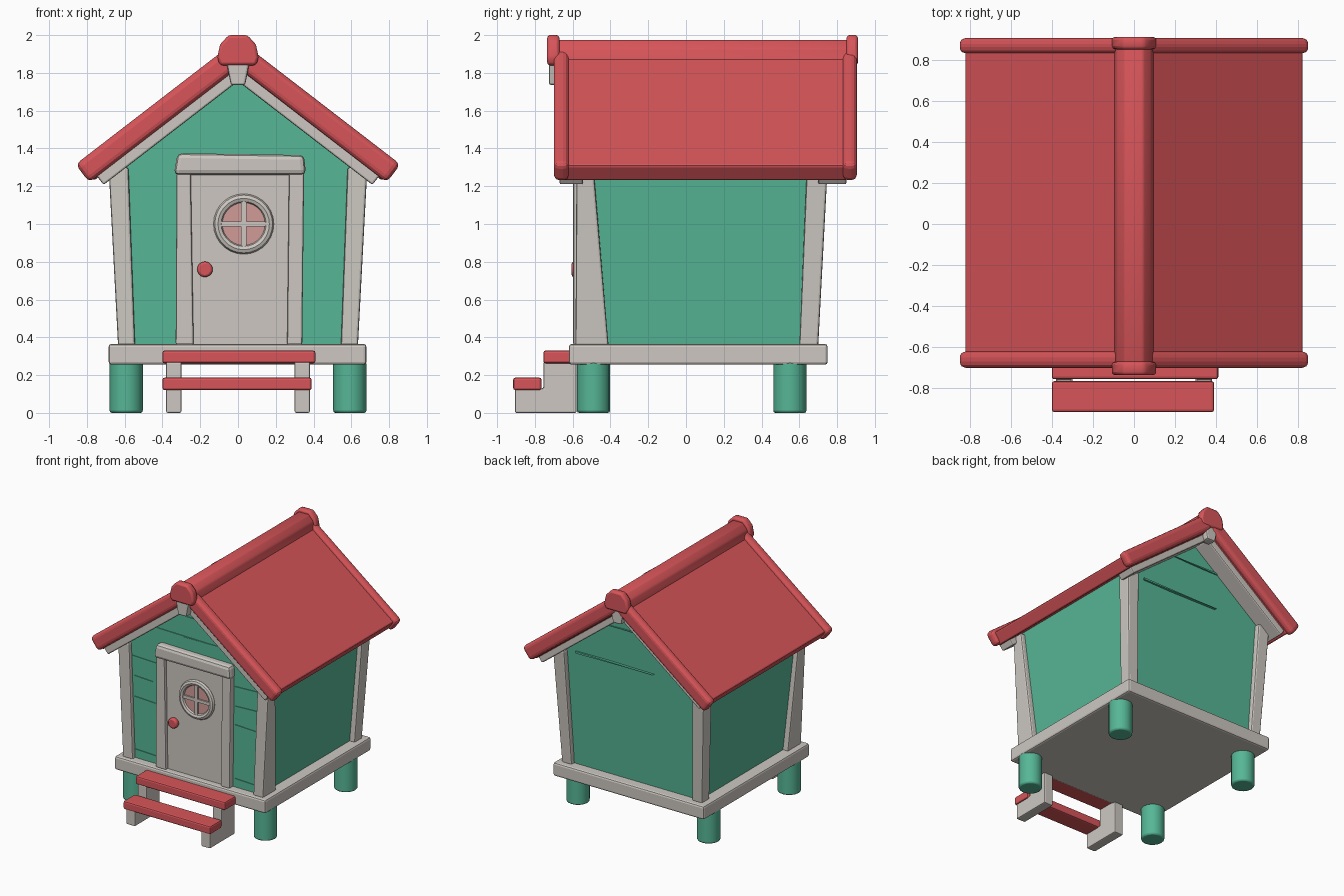
import bpy
import bmesh
import math

cube = bpy.data.objects.get("Cube")
if cube:
    bpy.data.objects.remove(cube, do_unlink=True)


def material(name, color):
    m = bpy.data.materials.new(name)
    m.use_nodes = True
    m.diffuse_color = (*color, 1)
    m.node_tree.nodes["Principled BSDF"].inputs["Base Color"].default_value = (*color, 1)
    return m


RED = material("warm red", (0.68, 0.09, 0.10))
GREEN = material("sea green", (0.093, 0.47, 0.305))
GREY = material("pale grey", (0.61, 0.575, 0.535))
PINK = material("pink glass", (0.64, 0.33, 0.31))


def finish(ob, name, mat, bevel=0, segments=2):
    ob.name = name
    ob.data.name = name
    ob.data.materials.clear()
    ob.data.materials.append(mat)
    if bevel:
        mod = ob.modifiers.new("soft edges", 'BEVEL')
        mod.width = bevel
        mod.segments = segments
        mod.limit_method = 'ANGLE'
    return ob


def loft(name, ring_a, ring_b, mat, bevel=0, segments=2):
    """Solid between two matching rings of points."""
    bm = bmesh.new()
    a = [bm.verts.new(p) for p in ring_a]
    b = [bm.verts.new(p) for p in ring_b]
    n = len(a)
    bm.faces.new(a)
    bm.faces.new(b[::-1])
    for i in range(n):
        j = (i + 1) % n
        bm.faces.new((a[j], a[i], b[i], b[j]))
    bmesh.ops.recalc_face_normals(bm, faces=bm.faces)
    me = bpy.data.meshes.new(name)
    bm.to_mesh(me)
    bm.free()
    ob = bpy.data.objects.new(name, me)
    bpy.context.collection.objects.link(ob)
    return finish(ob, name, mat, bevel, segments)


def prism_y(name, pts, y0, y1, mat, bevel=0, segments=2):
    """Extrude an xz profile along y."""
    return loft(name, [(x, y0, z) for x, z in pts], [(x, y1, z) for x, z in pts],
                mat, bevel, segments)


def box(name, xs, ys, zs, mat, bevel=0):
    x0, x1 = xs
    z0, z1 = zs
    return prism_y(name, [(x0, z0), (x1, z0), (x1, z1), (x0, z1)], *ys, mat, bevel)


def smooth(ob, angle=40):
    bpy.ops.object.select_all(action='DESELECT')
    ob.select_set(True)
    bpy.context.view_layer.objects.active = ob
    bpy.ops.object.shade_smooth_by_angle(angle=math.radians(angle))


def cylinder(name, r, depth, loc, mat, sides, along_y=False, bevel=0):
    bpy.ops.mesh.primitive_cylinder_add(
        vertices=sides, radius=r, depth=depth, location=loc,
        rotation=(math.pi / 2 if along_y else 0, 0, 0))
    ob = finish(bpy.context.object, name, mat, bevel)
    smooth(ob)
    return ob


SIDES = ((1, "left"), (-1, "right"))
SLOPE = 0.77

# Platform and stilts
box("platform", (-0.685, 0.68), (-0.62, 0.75), (0.255, 0.365), GREY, 0.015)
for s, side in SIDES:
    for y, end in ((-0.49, "front"), (0.55, "back")):
        cylinder(f"{end}_{side}_stilt", 0.088, 0.27, (s * 0.592, y, 0.135), GREEN, 16, bevel=0.012)

# House body, flaring a little toward the eaves
foot = [(0.59, -0.55), (0.59, 0.665), (-0.59, 0.665), (-0.59, -0.55)]
bm = bmesh.new()
front = [(-0.59, 0.36), (0.59, 0.36), (0.65, 1.33), (0, 1.84), (-0.65, 1.33)]
loft("house_walls",
     [(x, -0.55, z) for x, z in front],
     [(x, 0.665 if z < 1 else 0.71, z) for x, z in front], GREEN)
bm.free()

# Corner posts
for s, side in SIDES:
    for end, low, high in (("front", (-0.585, -0.41), (-0.58, -0.49)),
                           ("back", (0.60, 0.70), (0.64, 0.75))):
        rings = []
        for (y0, y1), xi, xo, z in ((low, 0.545, 0.635, 0.355), (high, 0.58, 0.685, 1.3)):
            rings.append([(s * xi, y0, z), (s * xo, y0, z), (s * xo, y1, z), (s * xi, y1, z)])
        loft(f"{end}_{side}_corner_post", *rings, GREY, 0.012)


# Roof: a sloping band between two heights above the x axis
def slope_band(name, s, top, drop, x_end, ys, mat, bevel, segments=2):
    ze = top - SLOPE * x_end
    pts = [(0, top), (s * x_end, ze),
           (s * (x_end - 0.48 * drop), ze - 0.63 * drop), (0, top - drop)]
    return prism_y(name, pts, *ys, mat, bevel, segments)


for s, side in SIDES:
    slope_band(f"{side}_roof_slope", s, 1.945, 0.128, 0.825, (-0.66, 0.86), RED, 0.012)
    for end, rim, board in (("front", (-0.70, -0.62), (-0.67, -0.545)),
                            ("back", (0.83, 0.905), (0.70, 0.85))):
        slope_band(f"{end}_{side}_roof_rim", s, 1.978, 0.152, 0.86, rim, RED, 0.03, 3)
        slope_band(f"{end}_{side}_barge_board", s, 1.845, 0.09, 0.755, board, GREY, 0.01)

# Ridge, end caps and the pegs below them
ridge = [(-0.1, 1.85), (0.1, 1.85), (0.085, 1.93), (0.045, 1.975), (-0.045, 1.975), (-0.085, 1.93)]
smooth(prism_y("roof_ridge", ridge, -0.68, 0.88, RED, 0.01), 50)
cap = [(-0.095, 1.84), (0.095, 1.84), (0.11, 1.88), (0.095, 1.95), (0.05, 2.0),
       (-0.05, 2.0), (-0.095, 1.95), (-0.11, 1.88)]
peg = [(-0.038, 1.735), (0.038, 1.735), (0.062, 1.86), (-0.062, 1.86)]
for end, cap_y, peg_y in (("front", (-0.735, -0.67), (-0.725, -0.64)),
                          ("back", (0.85, 0.91), (0.82, 0.895))):
    smooth(prism_y(f"{end}_ridge_cap", cap, *cap_y, RED, 0.015), 50)
    prism_y(f"{end}_ridge_peg", peg, *peg_y, GREY, 0.012)

# Door and frame
box("door", (-0.25, 0.28), (-0.57, -0.53), (0.36, 1.28), GREY)
prism_y("right_door_jamb", [(-0.33, 0.36), (-0.235, 0.36), (-0.25, 1.27), (-0.325, 1.27)],
        -0.597, -0.53, GREY, 0.01)
prism_y("left_door_jamb", [(0.26, 0.36), (0.34, 0.36), (0.35, 1.27), (0.27, 1.27)],
        -0.597, -0.53, GREY, 0.01)
prism_y("door_lintel", [(-0.34, 1.26), (0.36, 1.26), (0.35, 1.365), (-0.32, 1.375)],
        -0.615, -0.53, GREY, 0.025)
cylinder("door_knob", 0.043, 0.04, (-0.175, -0.585, 0.76), RED, 10, True, 0.012)

# Round door window
cylinder("window_glass", 0.125, 0.008, (0.03, -0.571, 1.0), PINK, 24, True)
bpy.ops.mesh.primitive_torus_add(major_segments=28, minor_segments=8, major_radius=0.136,
                                 minor_radius=0.024, location=(0.03, -0.572, 1.0),
                                 rotation=(math.pi / 2, 0, 0))
smooth(finish(bpy.context.object, "window_ring", GREY))
box("window_upright_bar", (0.016, 0.044), (-0.588, -0.56), (0.88, 1.12), GREY)
box("window_cross_bar", (-0.09, 0.15), (-0.586, -0.56), (0.987, 1.013), GREY)

# Plank seams as thin tapered slivers, wide at the start and pointed at the end
seams = [(-0.18, 0.1, 1.64), (0.24, 0.02, 1.62), (-0.34, 0.1, 1.475), (0.3, -0.1, 1.47),
         (-0.57, -0.34, 1.19), (0.58, 0.36, 1.19), (-0.55, -0.38, 1.03), (0.57, 0.36, 1.03),
         (-0.55, -0.36, 0.86), (0.36, 0.56, 0.87), (-0.54, -0.33, 0.43), (0.36, 0.55, 0.43)]
for i, (x0, x1, z) in enumerate(seams):
    prism_y(f"front_plank_seam_{i + 1}", [(x0, z - 0.008), (x0, z + 0.008), (x1, z)],
            -0.556, -0.54, GREEN)
for i, (x0, x1, z) in enumerate([(-0.25, 0.2, 1.6), (0.5, -0.2, 1.3)]):
    prism_y(f"back_plank_seam_{i + 1}", [(x0, z - 0.008), (x0, z + 0.008), (x1, z)],
            0.69, 0.715, GREEN)

# Steps: two treads on stepped side boards
box("upper_tread", (-0.40, 0.41), (-0.755, -0.605), (0.262, 0.33), RED, 0.012)
box("lower_tread", (-0.40, 0.39), (-0.915, -0.765), (0.12, 0.187), RED, 0.012)
profile = [(-0.905, 0), (-0.58, 0), (-0.58, 0.27), (-0.755, 0.27), (-0.755, 0.13), (-0.905, 0.13)]
for s, side in SIDES:
    loft(f"{side}_step_board", [(s * 0.30, y, z) for y, z in profile],
         [(s * 0.38, y, z) for y, z in profile], GREY, 0.008)
